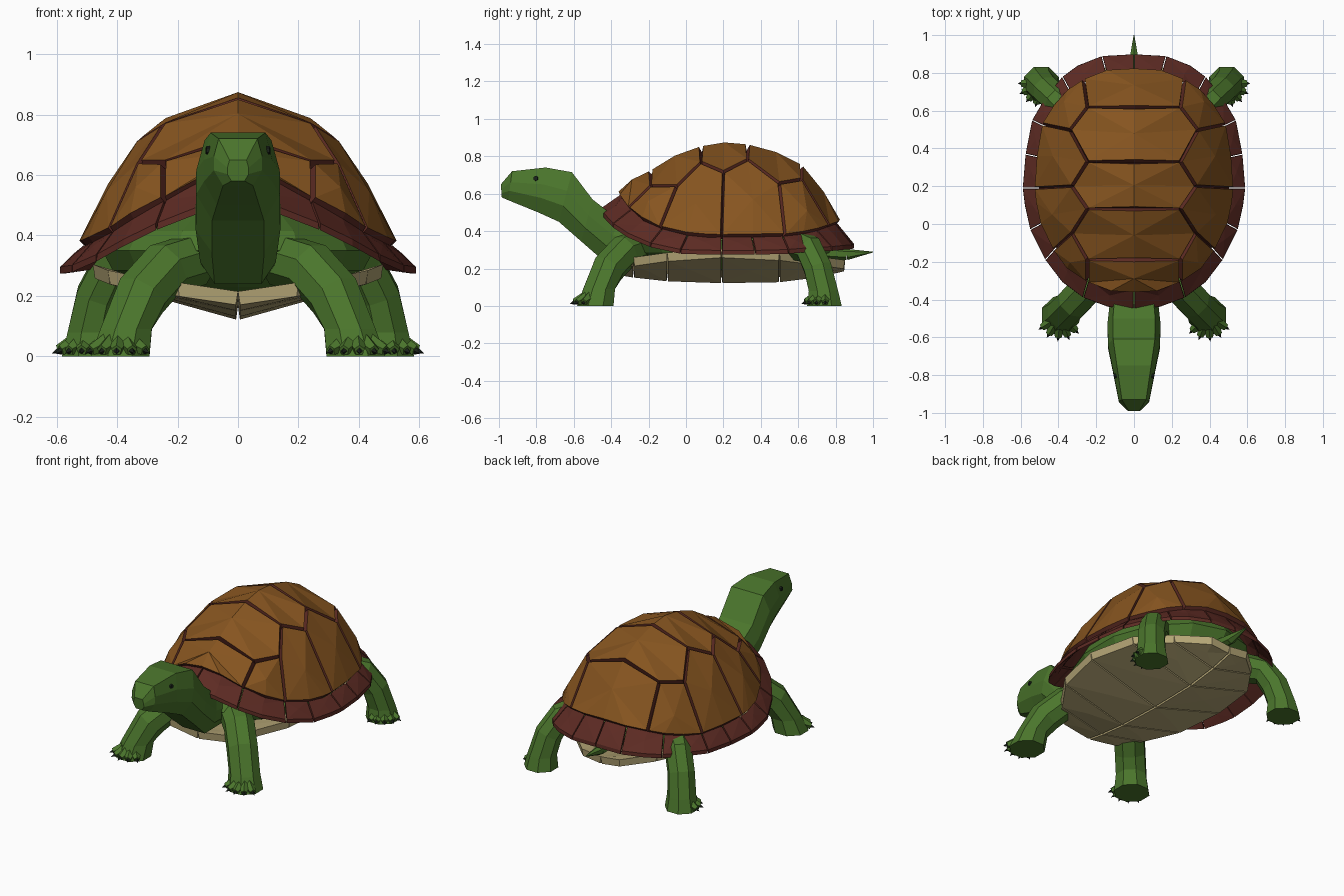
import bpy, bmesh, math
from mathutils import Vector as V

if "Cube" in bpy.data.objects:
    bpy.data.objects.remove(bpy.data.objects["Cube"])


def mat(name, r, g, b):
    m = bpy.data.materials.new(name)
    m.diffuse_color = (r, g, b, 1)
    m.use_nodes = True
    m.node_tree.nodes["Principled BSDF"].inputs["Base Color"].default_value = m.diffuse_color
    return m


BROWN = mat("shell_brown", .24, .09, .014)
RED = mat("shell_red", .11, .024, .017)
GREEN = mat("skin_green", .07, .18, .025)
CREAM = mat("belly_cream", .46, .38, .18)
DARK = mat("claw_dark", .01, .015, .01)


def finish(name, bm, *mats):
    bmesh.ops.recalc_face_normals(bm, faces=bm.faces)
    me = bpy.data.meshes.new(name)
    bm.to_mesh(me)
    bm.free()
    for m in mats:
        me.materials.append(m)
    ob = bpy.data.objects.new(name, me)
    bpy.context.collection.objects.link(ob)
    return ob


def mir(p, s):
    return V((p[0] * s, p[1], p[2]))


def plate(bm, pts, push, gap, bulge, centre=None, gap_low=0):
    """Faceted scute: inset raised fan, side walls and a back fan."""
    pts = [V(p) for p in pts]
    c = centre or sum(pts, V()) / len(pts)

    def ring(d, thick):
        vs = []
        for p in pts:
            q = p + (c - p).normalized() * d
            vs.append(bm.verts.new(q - push(p) if thick else q))
        return vs
    top, low = ring(gap, False), ring(gap_low, True)
    ct = bm.verts.new(c + push(c).normalized() * bulge)
    cl = bm.verts.new(c - push(c))
    n = len(pts)
    for i in range(n):
        j = (i + 1) % n
        bm.faces.new((top[i], top[j], ct))
        bm.faces.new((low[j], low[i], cl)).material_index = 1
        bm.faces.new((low[i], low[j], top[j], top[i])).material_index = 1


def loft(bm, rings):
    rows = [[bm.verts.new(p) for p in r] for r in rings]
    n = len(rows[0])
    for a, b in zip(rows, rows[1:]):
        for i in range(n):
            bm.faces.new((a[i], a[(i + 1) % n], b[(i + 1) % n], b[i]))
    bm.faces.new(rows[0])
    bm.faces.new(rows[-1][::-1])


def cone(bm, a, b, r, sides=5, r2=0.0):
    a, b = V(a), V(b)
    d = b - a
    M = d.to_track_quat('Z', 'Y').to_matrix().to_4x4()
    M.translation = (a + b) / 2
    bmesh.ops.create_cone(bm, cap_ends=True, segments=sides, radius1=r,
                          radius2=r2, depth=d.length, matrix=M)


# Shell layout, right half, front to back
OUT = [(0, -.46, .52), (.14, -.44, .49), (.27, -.39, .44), (.38, -.31, .385), (.47, -.19, .335),
       (.55, -.03, .30), (.58, .1, .295), (.59, .19, .295), (.575, .37, .295), (.54, .55, .30),
       (.47, .67, .31), (.38, .78, .315), (.3, .84, .32), (.17, .89, .325), (0, .90, .33)]
INN = [(0, -.37, .605), (.13, -.36, .59), (.25, -.31, .525), (.36, -.24, .465), (.43, -.14, .42),
       (.5, 0, .385), (.525, .12, .375), (.53, .19, .375), (.52, .36, .375), (.49, .53, .38),
       (.43, .63, .39), (.35, .72, .41), (.27, .77, .43), (.15, .82, .445), (0, .83, .45)]
HEX = [(.25, -.19, .645), (.33, -.05, .645), (.25, .08, .77), (.33, .2, .72), (.25, .33, .785),
       (.34, .5, .66), (.25, .62, .68)]
MID = [(0, -.19, .725), (0, .08, .855), (0, .33, .865), (0, .62, .755)]


def outward(p):
    return (p - V((0, .2, .1))).normalized() * .035


# Vertebral scutes along the ridge
bm = bmesh.new()
spine = [(INN[0], MID[0], [INN[1], INN[2], HEX[0]])]
for i in range(3):
    spine.append((MID[i], MID[i + 1], HEX[2 * i:2 * i + 3]))
spine.append((MID[3], INN[14], [HEX[6], INN[12], INN[13]]))
for front, back, side in spine:
    loop = [front] + side + [back] + [mir(p, -1) for p in side[::-1]]
    plate(bm, loop, outward, .012, .014, (V(front) + V(back)) / 2)
finish("vertebral_scutes", bm, BROWN, RED)

# Costal scutes on the flanks
bm = bmesh.new()
for s in (1, -1):
    for pts in (HEX[1::-1] + INN[2:5], HEX[3:0:-1] + INN[4:8],
                HEX[5:2:-1] + INN[7:10], HEX[6:4:-1] + INN[9:13]):
        plate(bm, [mir(p, s) for p in pts], outward, .012, .03)
finish("costal_scutes", bm, BROWN, RED)

# Marginal scutes around the rim, tucked under the upper scutes
bm = bmesh.new()
tucked = [V(p) - outward(V(p)) * .35 + V((-p[0] * .02, (.2 - p[1]) * .02, 0)) for p in INN]
cuts = [0, 2, 4, 5, 7, 8, 9, 10, 11, 13, 14]
for s in (1, -1):
    for a, b in zip(cuts, cuts[1:]):
        pts = OUT[a:b + 1] + tucked[a:b + 1][::-1]
        plate(bm, [mir(p, s) for p in pts], lambda p: V((0, 0, .022)), .005, .008, gap_low=.003)
finish("marginal_scutes", bm, RED, RED)

# Belly plates
bm = bmesh.new()
BELLY = [(-.40, .2, .2, .17), (-.28, .31, .215, .15), (-.1, .43, .24, .13), (.19, .48, .26, .12),
         (.5, .43, .245, .125), (.7, .29, .22, .15), (.85, .13, .2, .185)]
for s in (1, -1):
    for (y0, x0, z0, k0), (y1, x1, z1, k1) in zip(BELLY, BELLY[1:]):
        pts = [(0, y0, k0), (x0, y0, z0), (x1, y1, z1), (0, y1, k1)]
        plate(bm, [mir(p, s) for p in pts], lambda p: V((0, 0, -.045)), .008, .004)
finish("belly_plates", bm, CREAM, CREAM)

# Body inside the shell
bm = bmesh.new()
bmesh.ops.create_uvsphere(bm, u_segments=14, v_segments=8, radius=1)
for v in bm.verts:
    v.co = V((v.co.x * .46, v.co.y * .6 + .22, v.co.z * .17 + .35))
finish("body", bm, GREEN)

# Head and neck: side-view top and bottom points with half width
bm = bmesh.new()
NECK = [(-.99, .65, -.985, .58, .035), (-.93, .72, -.95, .565, .08), (-.75, .74, -.79, .50, .113),
        (-.61, .715, -.68, .45, .138), (-.50, .57, -.56, .345, .14), (-.36, .46, -.44, .24, .125),
        (-.2, .42, -.25, .24, .12)]
rings = []
for ty, tz, by, bz, w in NECK:
    t, b = V((0, ty, tz)), V((0, by, bz))
    # boxy octagon, wider at the crown than at the throat
    prof = [(1, .25), (.8, 1), (-.8, 1), (-1, .25), (-1, -.35), (-.62, -1), (.62, -1), (1, -.35)]
    rings.append([(t + b) / 2 + (t - b) / 2 * k + V((w * u, 0, 0)) for u, k in prof])
loft(bm, rings)
finish("head_and_neck", bm, GREEN)

# Eyes
bm = bmesh.new()
for s in (1, -1):
    cone(bm, (.07 * s, -.80, .68), (.106 * s, -.805, .682), .018, 6, .013)
finish("eyes", bm, DARK)


# Legs with toes and claws
def leg(name, path, toe_dir, reach):
    P = [V(p[:3]) for p in path]
    h = P[-1] - P[0]
    side_axis = V((-h.y, h.x, 0)).normalized()
    for s, side in ((1, "right"), (-1, "left")):
        bm, claws = bmesh.new(), bmesh.new()
        rings = []
        for i, p in enumerate(P):
            d = (P[min(i + 1, len(P) - 1)] - P[max(i - 1, 0)]).normalized()
            if i >= len(P) - 2:
                d = V((0, 0, -1))
            u = (side_axis - d * side_axis.dot(d)).normalized()
            w = d.cross(u)
            rings.append([mir(p + (u * math.cos(a) + w * math.sin(a)) * path[i][3], s)
                          for a in [math.tau * (k + .5) / 8 for k in range(8)]])
        loft(bm, rings)
        foot, base = P[-1], math.atan2(toe_dir[1], toe_dir[0])
        for k in range(-2, 3):
            a = base + k * .45
            d = V((math.cos(a), math.sin(a), 0)) * reach
            cone(bm, mir(foot + d * .4 + V((0, 0, .045)), s),
                 mir(foot + d + V((0, 0, .02)), s), .036, 5, .018)
            cone(claws, mir(foot + d * .95 + V((0, 0, .02)), s),
                 mir(foot + d * 1.2 + V((0, 0, .01)), s), .013, 4)
        finish(f"{name}_leg_{side}", bm, GREEN)
        finish(f"{name}_claws_{side}", claws, DARK)


leg("front", [(.14, -.24, .32, .09), (.24, -.33, .29, .092), (.32, -.415, .20, .092),
              (.37, -.465, .09, .092), (.39, -.485, 0, .105)], (.1, -1), .115)
leg("rear", [(.3, .55, .34, .09), (.41, .66, .30, .08), (.46, .705, .20, .08),
             (.485, .735, .08, .085), (.49, .74, 0, .1)], (.6, -.7), .105)

# Tail
bm = bmesh.new()
cone(bm, (0, .74, .285), (0, .86, .275), .035, 6, .03)
cone(bm, (0, .86, .275), (0, 1.0, .288), .03, 6, .002)
finish("tail", bm, GREEN)
